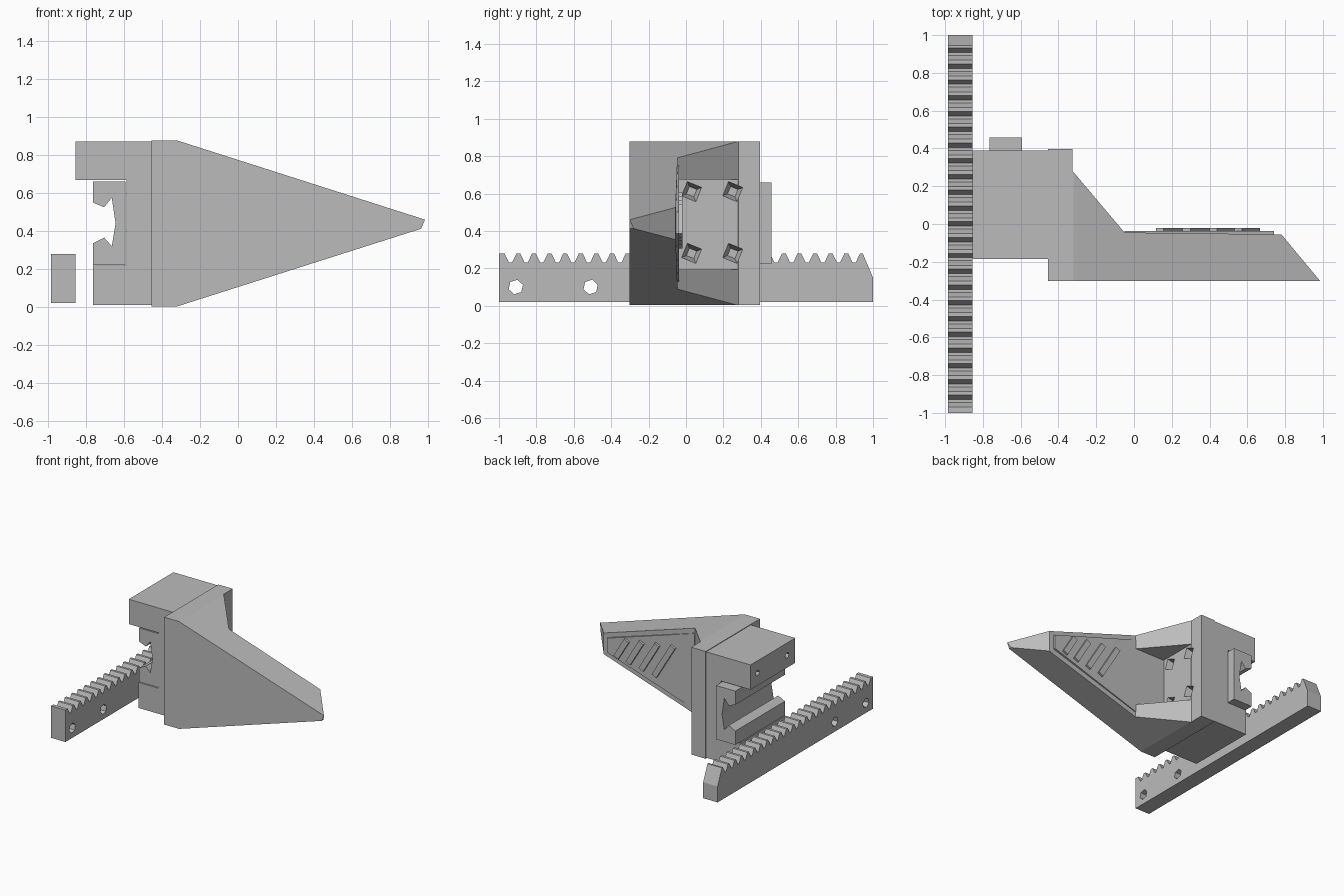
import bpy, bmesh, math
from mathutils import Matrix, Vector

if "Cube" in bpy.data.objects:
    bpy.data.objects.remove(bpy.data.objects["Cube"], do_unlink=True)

grey = bpy.data.materials.new("plain_grey")
grey.use_nodes = True
grey.diffuse_color = (0.5, 0.5, 0.5, 1)
grey.node_tree.nodes["Principled BSDF"].inputs["Base Color"].default_value = (0.5, 0.5, 0.5, 1)


def finish(name, bm):
    bmesh.ops.recalc_face_normals(bm, faces=bm.faces)
    mesh = bpy.data.meshes.new(name)
    bm.to_mesh(mesh)
    bm.free()
    mesh.materials.append(grey)
    obj = bpy.data.objects.new(name, mesh)
    bpy.context.collection.objects.link(obj)
    return obj


def prism(name, profile, axis, lo, hi):
    """Extrude a 2D profile along x (y,z), y (x,z) or z (x,y)."""
    place = {"x": lambda a, b: (lo, a, b),
             "y": lambda a, b: (a, lo, b),
             "z": lambda a, b: (a, b, lo)}[axis]
    bm = bmesh.new()
    face = bm.faces.new([bm.verts.new(place(a, b)) for a, b in profile])
    moved = bmesh.ops.extrude_face_region(bm, geom=[face])["geom"]
    offset = Vector([(hi - lo) * (axis == k) for k in "xyz"])
    bmesh.ops.translate(bm, vec=offset, verts=[v for v in moved if isinstance(v, bmesh.types.BMVert)])
    return finish(name, bm)


def box(name, x, y, z):
    return prism(name, [(x[0], y[0]), (x[1], y[0]), (x[1], y[1]), (x[0], y[1])], "z", *z)


def cone_x(name, centre, r_left, r_right, depth, sides, turn=0.0):
    """Cone or cylinder lying along x."""
    bm = bmesh.new()
    mat = Matrix.Translation(centre) @ Matrix.Rotation(turn, 4, "X") @ Matrix.Rotation(math.pi / 2, 4, "Y")
    bmesh.ops.create_cone(bm, cap_ends=True, segments=sides, radius1=r_left, radius2=r_right,
                          depth=depth, matrix=mat)
    return finish(name, bm)


def boolean(obj, cutters, operation="DIFFERENCE"):
    """Apply boolean cutters, then drop them."""
    for cutter in cutters:
        cutter.hide_render = True
        mod = obj.modifiers.new("cut", "BOOLEAN")
        mod.object, mod.operation, mod.solver = cutter, operation, "EXACT"
    bpy.context.view_layer.update()
    graph = bpy.context.evaluated_depsgraph_get()
    mesh = bpy.data.meshes.new_from_object(obj.evaluated_get(graph))
    obj.modifiers.clear()
    obj.data = mesh
    for cutter in cutters:
        bpy.data.objects.remove(cutter, do_unlink=True)


# Toothed rack with a sloped rear end
pitch, root, tip = 0.0835, 0.23, 0.28
teeth = [(-1, 0.02), (-1, tip)]
for i in range(23):
    y = -0.98 + i * pitch
    teeth += [(y + 0.01, tip), (y + 0.034, root), (y + 0.05, root), (y + pitch - 0.01, tip)]
teeth += [(0.945, tip), (1, 0.15), (1, 0.02)]
rack = prism("rack", teeth, "x", -0.985, -0.855)
boolean(rack, [cone_x("rack_hole", (-0.92, y, 0.1), 0.04, 0.04, 0.3, 6, 0.3) for y in (-0.91, -0.51)])

# Mounting bracket: long upper arm, short lower arm, thin web
bracket = prism("bracket", [(-0.455, 0.01), (-0.455, 0.872), (-0.855, 0.872), (-0.855, 0.67),
                            (-0.588, 0.67), (-0.588, 0.218), (-0.765, 0.218), (-0.765, 0.01)],
                "y", -0.185, 0.39)
boolean(bracket, [cone_x("bracket_hole", (-0.84, y, 0.77), 0.025, 0.025, 0.12, 6) for y in (-0.08, 0.3)])

# Slide carriage with an undercut groove
carriage = prism("carriage", [(-0.765, 0.222), (-0.592, 0.222), (-0.592, 0.66), (-0.765, 0.66),
                              (-0.765, 0.55), (-0.705, 0.525), (-0.665, 0.575), (-0.645, 0.44),
                              (-0.665, 0.32), (-0.705, 0.365), (-0.765, 0.335)],
                 "y", -0.18, 0.457)

# Tapered finger: side outline crossed with the plan outline
finger = prism("finger", [(-0.455, 0.003), (-0.32, 0.003), (0.965, 0.412), (0.985, 0.46),
                          (-0.32, 0.877), (-0.455, 0.877)], "y", -0.302, 0.6)
plan = prism("plan", [(-0.6, -0.301), (0.985, -0.301), (0.78, -0.055), (-0.05, -0.045),
                      (-0.325, 0.28), (-0.325, 0.396), (-0.6, 0.396)], "z", -0.2, 1.2)
boolean(finger, [plan], "INTERSECT")

# Pocket between the two gussets, and countersunk screw holes
cutters = [box("pocket", (-0.324, 0.1), (-0.04, 0.6), (0.195, 0.675))]
for y in (0.03, 0.25):
    for z in (0.28, 0.61):
        cutters.append(cone_x("screw_hole", (-0.345, y, z), 0.03, 0.07, 0.1, 4, 0.4))
boolean(finger, cutters)

# Gripping pad with diagonal ribs
pad = prism("grip_pad", [(-0.05, 0.13), (0.74, 0.385), (0.74, 0.5), (-0.05, 0.75)], "y", -0.07, -0.038)
for i, x in enumerate((0.2, 0.33, 0.46, 0.58)):
    reach = 0.14 - 0.02 * i
    low, high = (x + 0.6 * reach, 0.445 - reach), (x - 0.6 * reach, 0.445 + reach)
    prism(f"grip_rib_{i + 1}", [low, (low[0] + 0.04, low[1] + 0.02),
                                (high[0] + 0.04, high[1] + 0.02), high], "y", -0.06, -0.02)
